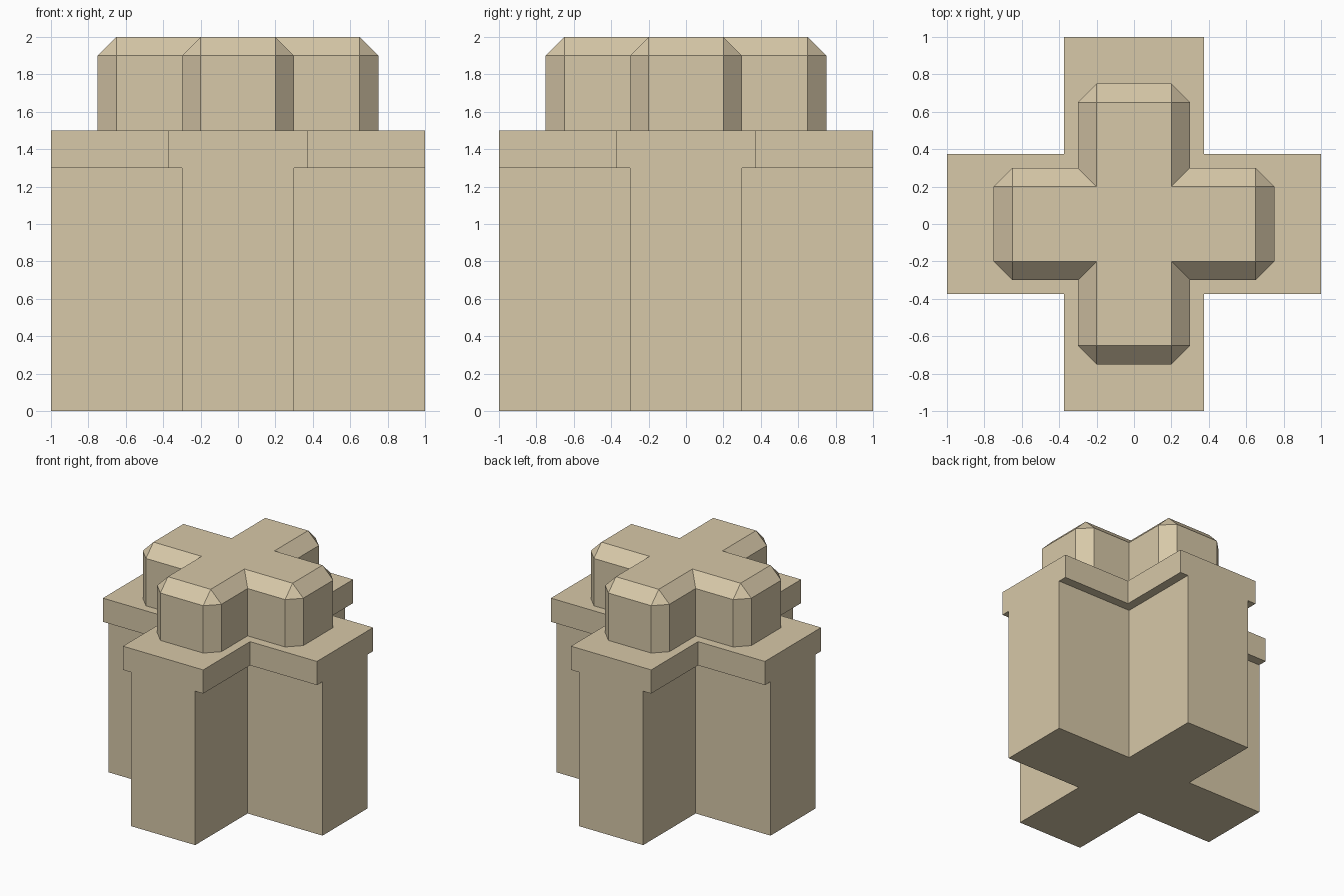
import bpy
import bmesh

if "Cube" in bpy.data.objects:
    bpy.data.objects.remove(bpy.data.objects["Cube"])

stone = bpy.data.materials.new("tan_stone")
stone.diffuse_color = (0.68, 0.578, 0.392, 1.0)
stone.use_nodes = True
stone.node_tree.nodes["Principled BSDF"].inputs["Base Color"].default_value = stone.diffuse_color


def four_way(points):
    """Repeat one quadrant's points around z by quarter turns."""
    ring = []
    for _ in range(4):
        ring += points
        points = [(-y, x) for x, y in points]
    return ring


def cross(length, half):
    """Plan of a plus shape: end corner, end corner, inner corner per arm."""
    return four_way([(length, -half), (length, half), (half, half)])


def add_ring(bm, plan, z):
    return [bm.verts.new((x, y, z)) for x, y in plan]


def finish(bm, name):
    bmesh.ops.recalc_face_normals(bm, faces=bm.faces)
    mesh = bpy.data.meshes.new(name)
    bm.to_mesh(mesh)
    bm.free()
    mesh.materials.append(stone)
    obj = bpy.data.objects.new(name, mesh)
    bpy.context.collection.objects.link(obj)


# Cross-shaped body with a wider ledge, flush at the arm ends
bm = bmesh.new()
foot = add_ring(bm, cross(1.0, 0.3), 0.0)
neck = add_ring(bm, cross(1.0, 0.3), 1.3)
under = add_ring(bm, cross(1.0, 0.375), 1.3)
ledge = add_ring(bm, cross(1.0, 0.375), 1.5)
bm.faces.new(foot)
bm.faces.new(ledge)
for i in range(12):
    j = (i + 1) % 12
    if i % 3 == 0:
        # T-shaped arm end
        bm.faces.new((foot[i], foot[j], neck[j], under[j],
                      ledge[j], ledge[i], under[i], neck[i]))
    else:
        for low, high in ((foot, neck), (neck, under), (under, ledge)):
            bm.faces.new((low[i], low[j], high[j], high[i]))
finish(bm, "cross_body")

# Smaller cross block on top, with chamfered corners and top edge
L, H, C = 0.75, 0.3, 0.1
outline = four_way([(L - C, -H), (L, C - H), (L, H - C), (L - C, H), (H, H)])
bm = bmesh.new()
base = add_ring(bm, outline, 1.5)
rim = add_ring(bm, outline, 1.9)
top = add_ring(bm, cross(L - C, H - C), 2.0)
bm.faces.new(base)
bm.faces.new(top)
to_top = [3 * q + k for q in range(4) for k in (0, 0, 1, 1, 2)]
for i in range(20):
    j = (i + 1) % 20
    bm.faces.new((base[i], base[j], rim[j], rim[i]))
    a, b = top[to_top[i]], top[to_top[j]]
    bm.faces.new((rim[i], rim[j], a) if a is b else (rim[i], rim[j], b, a))
finish(bm, "chamfered_top_block")
